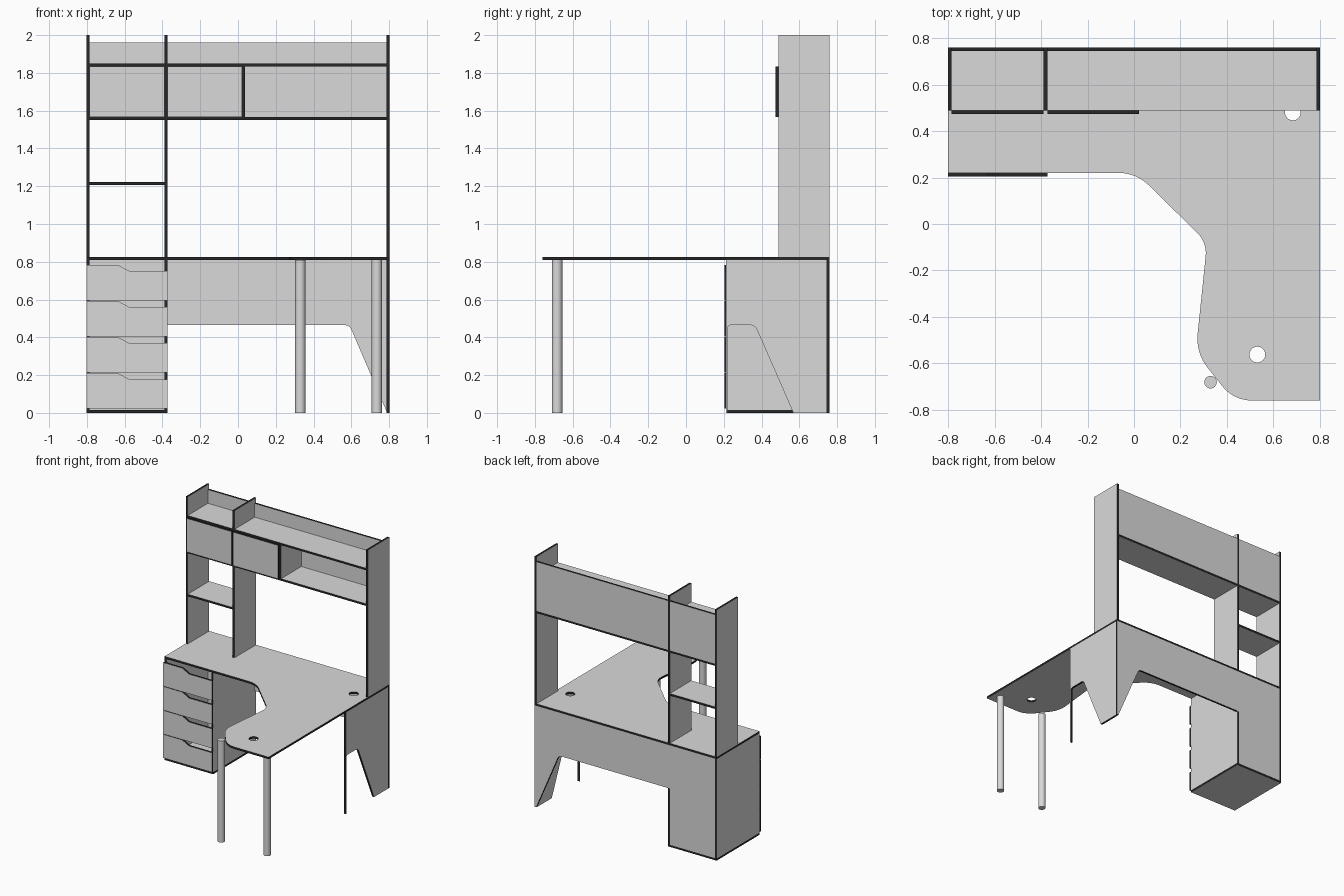
import bpy
import bmesh
from math import cos, sin, tan, tau
from mathutils import Matrix, Vector

if "Cube" in bpy.data.objects:
    bpy.data.objects.remove(bpy.data.objects["Cube"])


def make_material(name, value):
    mat = bpy.data.materials.new(name)
    mat.use_nodes = True
    color = (value, value, value, 1)
    mat.diffuse_color = color
    mat.node_tree.nodes["Principled BSDF"].inputs["Base Color"].default_value = color
    return mat


BOARD = make_material("light grey", 0.7)
EDGE = make_material("black edging", 0.02)
T = 0.016  # board thickness

# Local board plane (u, v, normal) mapped to the world axes
PLANES = {
    "x": Matrix(((0, 0, 1), (1, 0, 0), (0, 1, 0))),
    "y": Matrix(((1, 0, 0), (0, 0, -1), (0, 1, 0))),
    "z": Matrix.Identity(3),
}


def rounded(points, steps=8):
    """Outline from (u, v) corners or (u, v, radius) rounded corners."""
    out = []
    for i, p in enumerate(points):
        corner = Vector(p[:2])
        if len(p) == 2:
            out.append(corner)
            continue
        a = (Vector(points[i - 1][:2]) - corner).normalized()
        b = (Vector(points[(i + 1) % len(points)][:2]) - corner).normalized()
        half = a.angle(b) / 2
        center = corner + (a + b).normalized() * p[2] / sin(half)
        start = corner + a * p[2] / tan(half) - center
        end = corner + b * p[2] / tan(half) - center
        sweep = start.angle_signed(end)
        for k in range(steps + 1):
            out.append(center + Matrix.Rotation(-sweep * k / steps, 2) @ start)
    return out


def circle(u, v, r, n=32):
    return [Vector((u + r * cos(tau * k / n), v + r * sin(tau * k / n))) for k in range(n)]


def board(name, axis, low, outline, holes=()):
    """Flat board facing the axis, starting at low, with dark edging all round."""
    curve = bpy.data.curves.new(name, "CURVE")
    curve.dimensions = "2D"
    curve.fill_mode = "BOTH"
    curve.extrude = T / 2
    for loop in (outline, *holes):
        spline = curve.splines.new("POLY")
        spline.points.add(len(loop) - 1)
        for point, co in zip(spline.points, loop):
            point.co = (co[0], co[1], 0, 1)
        spline.use_cyclic_u = True
    temp = bpy.data.objects.new(name + " outline", curve)
    bpy.context.collection.objects.link(temp)
    graph = bpy.context.evaluated_depsgraph_get()
    mesh = bpy.data.meshes.new_from_object(temp.evaluated_get(graph))
    bpy.data.objects.remove(temp)
    mesh.materials.clear()
    mesh.materials.append(BOARD)
    mesh.materials.append(EDGE)
    bm = bmesh.new()
    bm.from_mesh(mesh)
    bmesh.ops.remove_doubles(bm, verts=bm.verts, dist=0.00001)
    bmesh.ops.recalc_face_normals(bm, faces=bm.faces)
    bm.normal_update()
    for face in bm.faces:
        face.smooth = False
        face.material_index = 0 if abs(face.normal.z) > 0.5 else 1
    shift = Vector([low + T / 2 if axis == a else 0 for a in "xyz"])
    bm.transform(Matrix.Translation(shift) @ PLANES[axis].to_4x4())
    bm.to_mesh(mesh)
    bm.free()
    obj = bpy.data.objects.new(name, mesh)
    bpy.context.collection.objects.link(obj)


def rect(u0, u1, v0, v1):
    return [(u0, v0), (u1, v0), (u1, v1), (u0, v1)]


W, BACK, FRONT, DESK = 0.803, 0.761, 0.49, 0.81
MID = -0.39       # right-hand face of the middle upright
CUT = 0.465       # height of the cut-away below the desktop
TOP = DESK + T

# Corner desktop with two cable holes
board("desktop", "z", DESK, rounded([
    (-W, BACK), (-W, 0.22), (0.01, 0.22, 0.18), (0.315, -0.08, 0.12),
    (0.266, -0.555, 0.2), (0.43, -BACK, 0.16), (W, -BACK), (W, BACK)]),
    [circle(0.532, -0.563, 0.034), circle(0.685, 0.481, 0.034)])

# Round legs
for name, x in (("inner_leg", 0.33), ("outer_leg", 0.735)):
    bpy.ops.mesh.primitive_cylinder_add(vertices=32, radius=0.027, depth=DESK,
                                        location=(x, -0.682, DESK / 2))
    leg = bpy.context.object
    leg.name = name
    leg.data.materials.append(BOARD)
    bpy.ops.object.shade_smooth_by_angle()

# Lower back board with cut-away and foot
board("lower_back", "y", BACK - T, rounded([
    (T - W, T), (MID, T), (MID, CUT), (0.59, CUT, 0.04),
    (0.79, 0), (W, 0), (W, DESK), (T - W, DESK)]))

# Side support with a slim front post and a sloped rear foot
board("side_support", "x", W - T, rounded([
    (BACK - T, DESK), (0.212, DESK), (0.212, 0), (0.219, 0), (0.219, CUT, 0.02),
    (0.365, CUT, 0.04), (0.568, 0), (BACK - T, 0)]))

# Drawer pedestal, its inner side notched around the back board
board("pedestal_base", "z", 0, rect(-W, MID + T, 0.22, BACK))
board("pedestal_outer_side", "x", -W, rect(0.22, BACK, T, DESK))
board("pedestal_inner_side", "x", MID, [
    (0.22, T), (BACK, T), (BACK, CUT), (BACK - T, CUT), (BACK - T, DESK), (0.22, DESK)])
for i in range(4):
    low = 0.022 + 0.191 * i
    high = low + 0.188
    board(f"drawer_front_{i + 1}", "y", 0.22 - T, [
        (-W, low), (MID + T, low), (MID + T, high - 0.032),
        (-0.575, high - 0.032), (-0.635, high), (-W, high)])

# Uprights of the hutch
for name, x in (("right_upright", -W), ("middle_upright", MID), ("left_upright", W - T)):
    board(name, "x", x, rect(FRONT, BACK, TOP, 2))

# Each bay between uprights has two shelves and a back board
SHELF, UPPER = 1.551, 1.835
for bay, x0, x1 in (("narrow", T - W, MID), ("wide", MID + T, W - T)):
    board(bay + "_lower_shelf", "z", SHELF, rect(x0, x1, FRONT, BACK))
    board(bay + "_upper_shelf", "z", UPPER, rect(x0, x1, FRONT, BACK - T))
    board(bay + "_back", "y", BACK - T, rect(x0, x1, SHELF + T, 1.96))
board("small_shelf", "z", 1.207, rect(T - W, MID, FRONT, BACK))

# Cupboard divider and doors
board("divider", "x", 0.021, rect(FRONT, BACK - T, SHELF + T, UPPER))
for name, x0, x1 in (("narrow_door", T - W, MID), ("wide_door", MID + T, 0.021)):
    board(name, "y", FRONT - T, rect(x0, x1, SHELF + T, UPPER))
